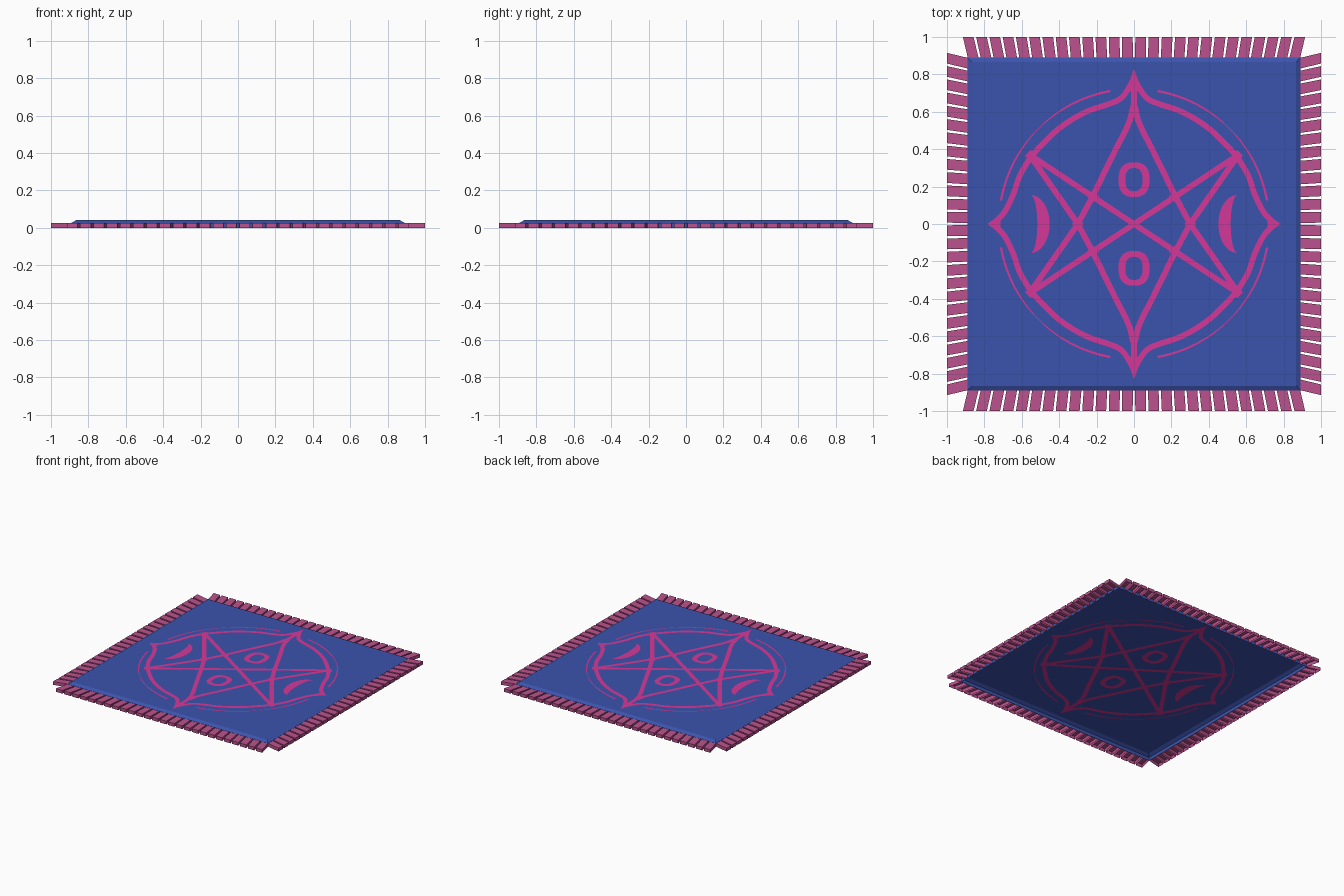
import bpy, bmesh, math
from mathutils import Vector

if "Cube" in bpy.data.objects:
    bpy.data.objects.remove(bpy.data.objects["Cube"])


def material(name, rgb):
    m = bpy.data.materials.new(name)
    m.diffuse_color = (*rgb, 1)
    m.use_nodes = True
    m.node_tree.nodes["Principled BSDF"].inputs["Base Color"].default_value = m.diffuse_color
    return m


BLUE = material("rug blue", (0.044, 0.088, 0.42))
PINK = material("pattern magenta", (0.66, 0.039, 0.32))
ROSE = material("fringe rose", (0.50, 0.085, 0.27))


def finish(bm, name, mat):
    me = bpy.data.meshes.new(name)
    bm.to_mesh(me)
    bm.free()
    me.materials.append(mat)
    ob = bpy.data.objects.new(name, me)
    bpy.context.collection.objects.link(ob)
    return ob


# --- Rug: sheet with chamfered rim and side walls, open underneath
bm = bmesh.new()
loops = []
for half, z in [(0.89, 0.0), (0.89, 0.027), (0.865, 0.041)]:
    loops.append([bm.verts.new((sx * half, sy * half, z))
                  for sx, sy in ((-1, -1), (1, -1), (1, 1), (-1, 1))])
for a, b in zip(loops, loops[1:]):
    for i in range(4):
        j = (i + 1) % 4
        bm.faces.new((a[i], a[j], b[j], b[i]))
bm.faces.new(loops[-1])
finish(bm, "rug_body", BLUE)

# --- Fringe: 26 tassels per side, fanning outwards, open underneath
N, PITCH, TASSEL = 26, 0.07, 0.057
bm = bmesh.new()
for side in range(4):
    c, s = round(math.cos(side * math.pi / 2)), round(math.sin(side * math.pi / 2))
    for i in range(N):
        mid = (i - (N - 1) / 2) * PITCH
        inner, outer = mid * 0.983, mid * 1.013
        h = TASSEL / 2
        outline = [(inner - h, 0.89), (inner + h, 0.89), (outer + h, 1.0), (outer - h, 1.0)]
        lo, hi = [[bm.verts.new((x * c - y * s, x * s + y * c, z)) for x, y in outline]
                  for z in (0.0, 0.026)]
        bm.faces.new(hi)
        for k in (1, 2, 3):
            n = (k + 1) % 4
            bm.faces.new((lo[k], lo[n], hi[n], hi[k]))
finish(bm, "fringe", ROSE)


# --- Pattern helpers
def smooth(pts, steps=5):
    """Catmull-Rom curve through the points."""
    p = [Vector(q) for q in pts]
    p = [2 * p[0] - p[1]] + p + [2 * p[-1] - p[-2]]
    out = []
    for a, b, c, d in zip(p, p[1:], p[2:], p[3:]):
        for k in range(steps):
            t = k / steps
            out.append(0.5 * (2 * b + (c - a) * t + (2 * a - 5 * b + 4 * c - d) * t * t
                              + (3 * b - a - 3 * c + d) * t ** 3))
    return out + [p[-2]]


def ribbon(pts, width):
    """Quads along a path; width is a number or a function of 0..1."""
    p = [Vector(q) for q in pts]
    edge = []
    for i, q in enumerate(p):
        d = (p[min(i + 1, len(p) - 1)] - p[max(i - 1, 0)]).normalized()
        w = width(i / (len(p) - 1)) if callable(width) else width
        n = Vector((-d.y, d.x)) * w / 2
        edge.append((q + n, q - n))
    return [(a[0], a[1], b[1], b[0]) for a, b in zip(edge, edge[1:])]


def strip(a, b):
    return [(a[i], b[i], b[i + 1], a[i + 1]) for i in range(len(a) - 1)]


def oval(cy, rx, ry, n=40):
    pts = []
    for i in range(n + 1):
        t = 2 * math.pi * i / n
        co, si = math.cos(t), math.sin(t)
        pts.append(Vector((rx * math.copysign(abs(co) ** 0.8, co),
                           cy + ry * math.copysign(abs(si) ** 0.8, si))))
    return pts


def blob(x, y, r):
    return (x - r, y), (x, y - r), (x + r, y), (x, y + r)


def pattern(name, quads):
    """Thin figure mirrored in x and y, on both sides of the rug sheet."""
    bm = bmesh.new()
    for z, up in ((0.042, 1), (0.040, -1)):
        for sx in (1, -1):
            for sy in (1, -1):
                for q in quads:
                    f = bm.faces.new([bm.verts.new((v[0] * sx, v[1] * sy, z)) for v in q])
                    f.normal_update()
                    if f.normal.z * up < 0:
                        f.normal_flip()
    bmesh.ops.dissolve_degenerate(bm, dist=1e-5, edges=bm.edges)
    finish(bm, name, PINK)


# --- Pointed frame around the star, with filled sharp tips
frame = ribbon(smooth([(0.002, 0.82), (0.014, 0.765), (0.042, 0.705), (0.08, 0.665), (0.14, 0.64),
                       (0.26, 0.598), (0.385, 0.523), (0.476, 0.44), (0.55, 0.362)]),
               lambda t: min(0.03, 0.004 + 0.12 * t))
frame += ribbon(smooth([(0.55, 0.362), (0.61, 0.26), (0.645, 0.16), (0.69, 0.068),
                        (0.73, 0.025), (0.78, 0.001)]),
                lambda t: min(0.03, 0.004 + 0.12 * (1 - t)))
frame += [((0, 0.83), (0.016, 0.77), (0.03, 0.715), (0, 0.70)),
          ((0.785, 0), (0.745, 0.018), (0.715, 0.03), (0.715, 0))]
pattern("pointed_frame", frame)

# --- Six-pointed star: stem, bent long arms and straight diagonals
star = [((0, 0.74), (0.016, 0.74), (0.016, 0.58), (0, 0.58))]
star += ribbon([(0.56, -0.372), (0.30, 0.0), (0.22, 0.15), (0.10, 0.395),
                (0.045, 0.50), (0.02, 0.56), (0.005, 0.63)], 0.031)
star += ribbon([(0.0, 0.0), (0.56, 0.372)], 0.03)
star += [blob(0.30, 0.0, 0.032), blob(0.22, 0.148, 0.032), blob(0.552, 0.365, 0.03)]
pattern("star", star)

# --- Rings above and below the centre
pattern("rings", strip(oval(0.237, 0.083, 0.093), oval(0.237, 0.046, 0.062)))

# --- Crescents left and right (upper half, mirrored)
ts = [i / 14 for i in range(15)]
outer = [Vector((0.553 - 0.102 * math.cos(t * math.pi / 2), 0.155 * math.sin(t * math.pi / 2))) for t in ts]
inner = [Vector((0.553 - 0.036 * math.cos(t * math.pi / 2), 0.155 * math.sin(t * math.pi / 2))) for t in ts]
pattern("crescents", strip(outer, inner))

# --- Thin outer arcs, tapering towards the middle
arc = [(0.722 * math.cos(math.radians(a)), 0.722 * math.sin(math.radians(a))) for a in range(10, 81, 2)]
pattern("outer_arcs", ribbon(arc, lambda t: 0.003 + 0.009 * abs(math.cos(math.pi * t)) ** 0.7))
